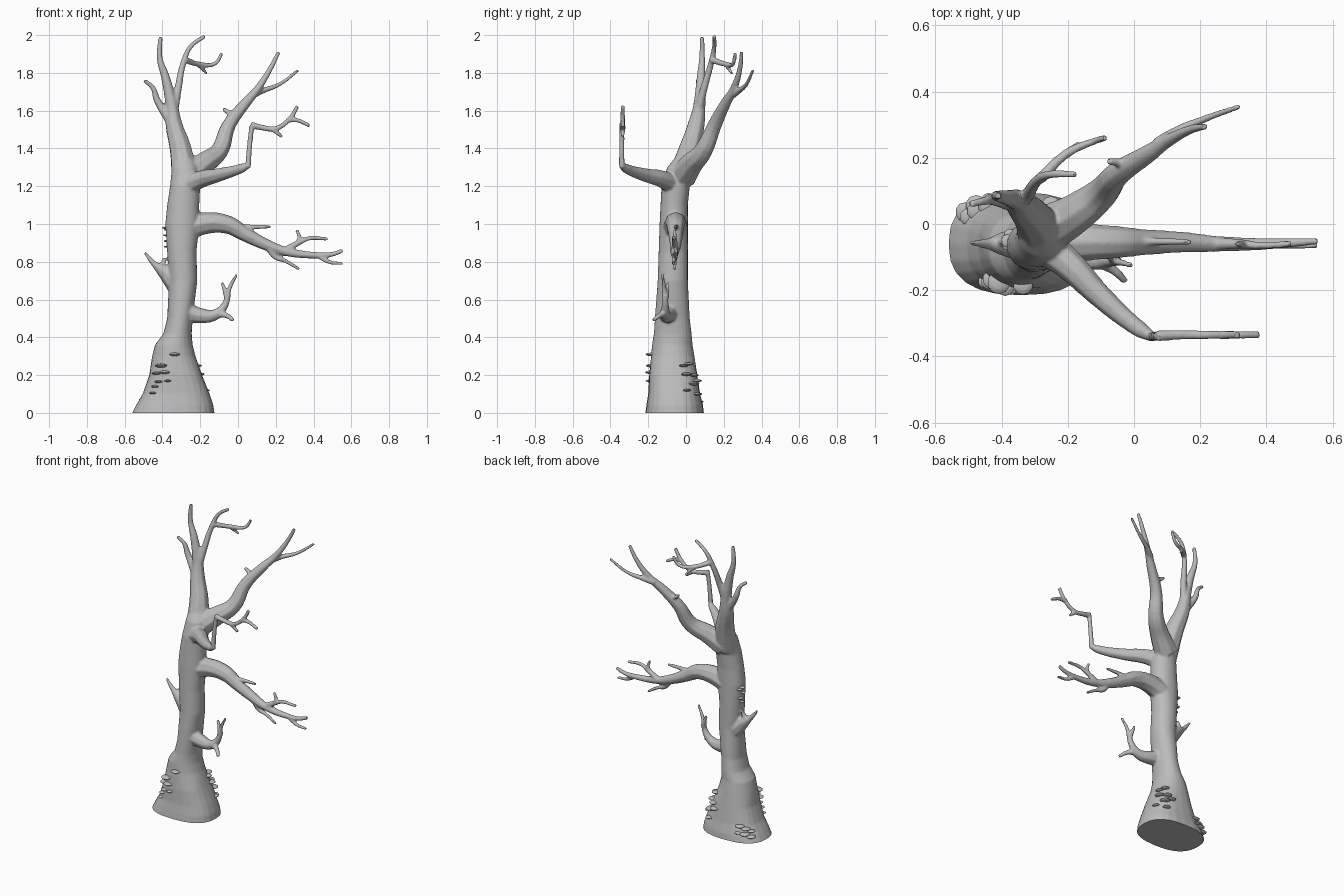
import bpy, bmesh, math
from mathutils import Vector

cube = bpy.data.objects.get("Cube")
if cube:
    bpy.data.objects.remove(cube, do_unlink=True)


def make_material(name, colour):
    mat = bpy.data.materials.new(name)
    mat.use_nodes = True
    mat.diffuse_color = colour
    mat.node_tree.nodes["Principled BSDF"].inputs["Base Color"].default_value = colour
    return mat


grey = make_material("bare grey", (.5, .5, .5, 1))


def activate(objects):
    bpy.ops.object.select_all(action='DESELECT')
    for obj in objects:
        obj.select_set(True)
    bpy.context.view_layer.objects.active = objects[0]


def add_mesh(name, bm):
    mesh = bpy.data.meshes.new(name)
    bm.to_mesh(mesh)
    bm.free()
    obj = bpy.data.objects.new(name, mesh)
    bpy.context.collection.objects.link(obj)
    return obj


# Trunk sections: height, x range, y range
SECTIONS = [
    (-.04, -.58, -.11, -.22, .1), (0, -.56, -.125, -.215, .095), (.04, -.54, -.13, -.21, .09),
    (.1, -.505, -.15, -.2, .075), (.2, -.47, -.19, -.195, .06), (.3, -.455, -.225, -.185, .045),
    (.36, -.44, -.24, -.18, .035), (.42, -.395, -.245, -.17, .03), (.5, -.375, -.24, -.165, .02),
    (.7, -.365, -.215, -.15, .01), (.85, -.375, -.22, -.145, .01), (1, -.385, -.205, -.14, .01),
    (1.1, -.375, -.205, -.135, .01), (1.2, -.36, -.2, -.13, .02), (1.3, -.35, -.21, -.1, .05),
    (1.36, -.34, -.24, -.05, .05),
]


def trunk_surface(z, angle):
    """Point on the trunk at a height and a direction around it."""
    for low, high in zip(SECTIONS, SECTIONS[1:]):
        if z <= high[0]:
            break
    t = (z - low[0]) / (high[0] - low[0])
    x0, x1, y0, y1 = (a + (b - a) * t for a, b in zip(low[1:], high[1:]))
    c, s = math.cos(angle), math.sin(angle)
    box = .8 if z < .3 else .95          # the foot is a little squarer
    px = math.copysign(abs(c) ** box, c)
    py = math.copysign(abs(s) ** box, s)
    return Vector(((x0 + x1) / 2 + px * (x1 - x0) / 2, (y0 + y1) / 2 + py * (y1 - y0) / 2, z))


def build_trunk(sides=24):
    bm = bmesh.new()
    rings = [[bm.verts.new(trunk_surface(sec[0], math.tau * i / sides)) for i in range(sides)]
             for sec in SECTIONS]
    for low, high in zip(rings, rings[1:]):
        for i in range(sides):
            j = (i + 1) % sides
            bm.faces.new((low[i], low[j], high[j], high[i]))
    bm.faces.new(rings[0][::-1])
    bm.faces.new(rings[-1])
    return add_mesh("tree", bm)


wood = [build_trunk()]


def branch(name, start, end, *points, power=1.5):
    """Tapered round limb through the points, from the start to the end radius."""
    curve = bpy.data.curves.new(name, 'CURVE')
    curve.dimensions = '3D'
    curve.bevel_depth = 1
    curve.bevel_resolution = 2
    curve.resolution_u = 5
    curve.use_fill_caps = True
    spline = curve.splines.new('BEZIER')
    spline.bezier_points.add(len(points) - 1)
    for i, (knot, co) in enumerate(zip(spline.bezier_points, points)):
        t = i / (len(points) - 1)
        knot.co = co
        knot.radius = end + (start - end) * (1 - t) ** power
        knot.handle_left_type = knot.handle_right_type = 'AUTO'
    obj = bpy.data.objects.new(name, curve)
    bpy.context.collection.objects.link(obj)
    wood.append(obj)


# Upper limb with its twigs
branch("top_limb", .075, .012, (-.28, -.03, 1.24), (-.305, .02, 1.4), (-.34, .055, 1.53),
       (-.35, .07, 1.62), (-.385, .08, 1.78), (-.415, .085, 1.88), (-.41, .085, 1.99))
branch("top_side_limb", .026, .011, (-.345, .06, 1.57), (-.32, .09, 1.7), (-.287, .135, 1.86),
       (-.25, .15, 1.94), (-.175, .15, 1.995))
branch("top_back_twig", .018, .01, (-.285, .135, 1.87), (-.2, .215, 1.845), (-.12, .25, 1.85), (-.085, .26, 1.905))
branch("top_back_spur", .013, .008, (-.21, .21, 1.845), (-.165, .245, 1.795))
branch("top_outer_twig", .026, .011, (-.35, .055, 1.53), (-.43, .075, 1.66), (-.45, .07, 1.72), (-.495, .06, 1.76))

# Back limb
branch("back_limb", .075, .011, (-.27, -.02, 1.25), (-.18, .03, 1.32), (-.1, .09, 1.385), (-.05, .15, 1.52),
       (.04, .21, 1.64), (.1, .25, 1.71), (.17, .285, 1.82), (.215, .295, 1.91))
branch("back_limb_fork", .022, .009, (.07, .24, 1.68), (.13, .28, 1.705), (.22, .32, 1.74), (.32, .355, 1.815))
branch("back_limb_spur", .022, .011, (-.01, .18, 1.575), (-.04, .185, 1.585), (-.08, .19, 1.61))

# Front limb with its upright elbow
branch("front_limb", .06, .016, (-.28, -.06, 1.2), (-.2, -.12, 1.235), (-.1, -.22, 1.26),
       (.02, -.32, 1.295), (.055, -.34, 1.31), power=1.1)
branch("front_limb_upright", .016, .014, (.053, -.34, 1.3), (.06, -.34, 1.4), (.073, -.338, 1.52))
branch("front_limb_end", .018, .012, (.068, -.338, 1.525), (.13, -.335, 1.51), (.2, -.335, 1.505),
       (.28, -.335, 1.565), (.315, -.335, 1.625))
branch("front_limb_fork", .015, .011, (.26, -.335, 1.55), (.31, -.335, 1.55), (.38, -.335, 1.52))
branch("front_limb_spur", .015, .009, (.18, -.335, 1.505), (.235, -.335, 1.46))

# Side limb
branch("side_limb", .07, .011, (-.29, -.06, .97), (-.17, -.055, 1.005), (-.05, -.055, .995), (.03, -.055, .95),
       (.15, -.055, .89), (.25, -.06, .855), (.4, -.06, .835), (.5, -.055, .84), (.555, -.052, .86))
branch("side_upper_twig", .02, .01, (-.02, -.055, .985), (.04, -.053, .985), (.175, -.055, .985))
branch("side_fork", .02, .01, (.25, -.06, .86), (.32, -.06, .9), (.38, -.065, .925), (.475, -.06, .92))
branch("side_fork_spur", .016, .009, (.32, -.06, .9), (.325, -.06, .93), (.31, -.06, .97))
branch("side_lower_twig", .022, .009, (.16, -.06, .88), (.2, -.06, .825), (.25, -.06, .805), (.325, -.06, .76))
branch("side_end_spur", .015, .009, (.42, -.06, .835), (.48, -.065, .8), (.555, -.065, .79))

# Low limb and broken stub
branch("low_limb", .055, .008, (-.29, -.09, .54), (-.2, -.1, .515), (-.12, -.11, .52), (-.07, -.11, .57),
       (-.045, -.115, .66), (-.005, -.125, .735))
branch("low_limb_fork", .022, .011, (-.11, -.11, .525), (-.06, -.14, .515), (-.025, -.175, .49))
branch("low_limb_spur", .02, .009, (-.055, -.11, .61), (-.07, -.1, .65), (-.085, -.095, .69))
branch("stub", .06, .007, (-.33, -.06, .69), (-.4, -.06, .755), (-.44, -.06, .785), (-.495, -.057, .85))
branch("stub_spur", .022, .01, (-.41, -.055, .755), (-.388, -.05, .82))

# Fuse the wood into one skin and cut the foot flat
activate(wood[1:])
bpy.ops.object.convert(target='MESH')
activate(wood)
bpy.ops.object.join()
tree = bpy.context.view_layer.objects.active
tree.name = "tree"
remesh = tree.modifiers.new("fuse", 'REMESH')
remesh.mode = 'VOXEL'
remesh.voxel_size = .0065
smooth = tree.modifiers.new("soften", 'SMOOTH')
smooth.factor = .5
smooth.iterations = 5
bpy.ops.object.convert(target='MESH')
tree = bpy.context.view_layer.objects.active
bm = bmesh.new()
bm.from_mesh(tree.data)
cut = bmesh.ops.bisect_plane(bm, geom=bm.verts[:] + bm.edges[:] + bm.faces[:], plane_co=(0, 0, 0),
                             plane_no=(0, 0, 1), clear_inner=True)
rim = [e for e in cut["geom_cut"] if isinstance(e, bmesh.types.BMEdge)]
bmesh.ops.contextual_create(bm, geom=rim)
bmesh.ops.recalc_face_normals(bm, faces=bm.faces)
bm.to_mesh(tree.data)
bm.free()
tree.data.materials.clear()
tree.data.materials.append(grey)
activate([tree])
bpy.ops.object.shade_smooth_by_angle(angle=math.radians(40))


def shelf_cluster(name, shelves):
    """Flat bracket fungi: direction in degrees, height, width."""
    bm = bmesh.new()
    for degrees, z, width in shelves:
        centre = trunk_surface(z, math.radians(degrees))
        made = bmesh.ops.create_uvsphere(bm, u_segments=10, v_segments=6, radius=.5)
        for v in made["verts"]:
            v.co = centre + Vector((v.co.x * width, v.co.y * width, v.co.z * width * .3))
    obj = add_mesh(name, bm)
    obj.data.materials.append(grey)
    activate([obj])
    bpy.ops.object.shade_smooth_by_angle(angle=math.radians(50))


shelf_cluster("front_fungi", [(272, .31, .06), (240, .25, .07), (250, .215, .06), (228, .21, .055),
                              (238, .165, .045), (258, .17, .04), (232, .14, .045), (230, .105, .04)])
shelf_cluster("side_fungi", [(40, .26, .055), (22, .25, .05), (28, .205, .06), (52, .2, .06),
                             (48, .155, .065), (64, .17, .06), (25, .12, .045), (55, .1, .05)])
shelf_cluster("back_fungi", [(125, .1, .06), (138, .085, .06), (150, .07, .05), (132, .055, .065),
                             (145, .04, .06), (118, .06, .045)])
shelf_cluster("upper_fungi", [(170, .98, .04), (155, .97, .035), (178, .94, .035), (162, .91, .04),
                              (172, .88, .035)])
